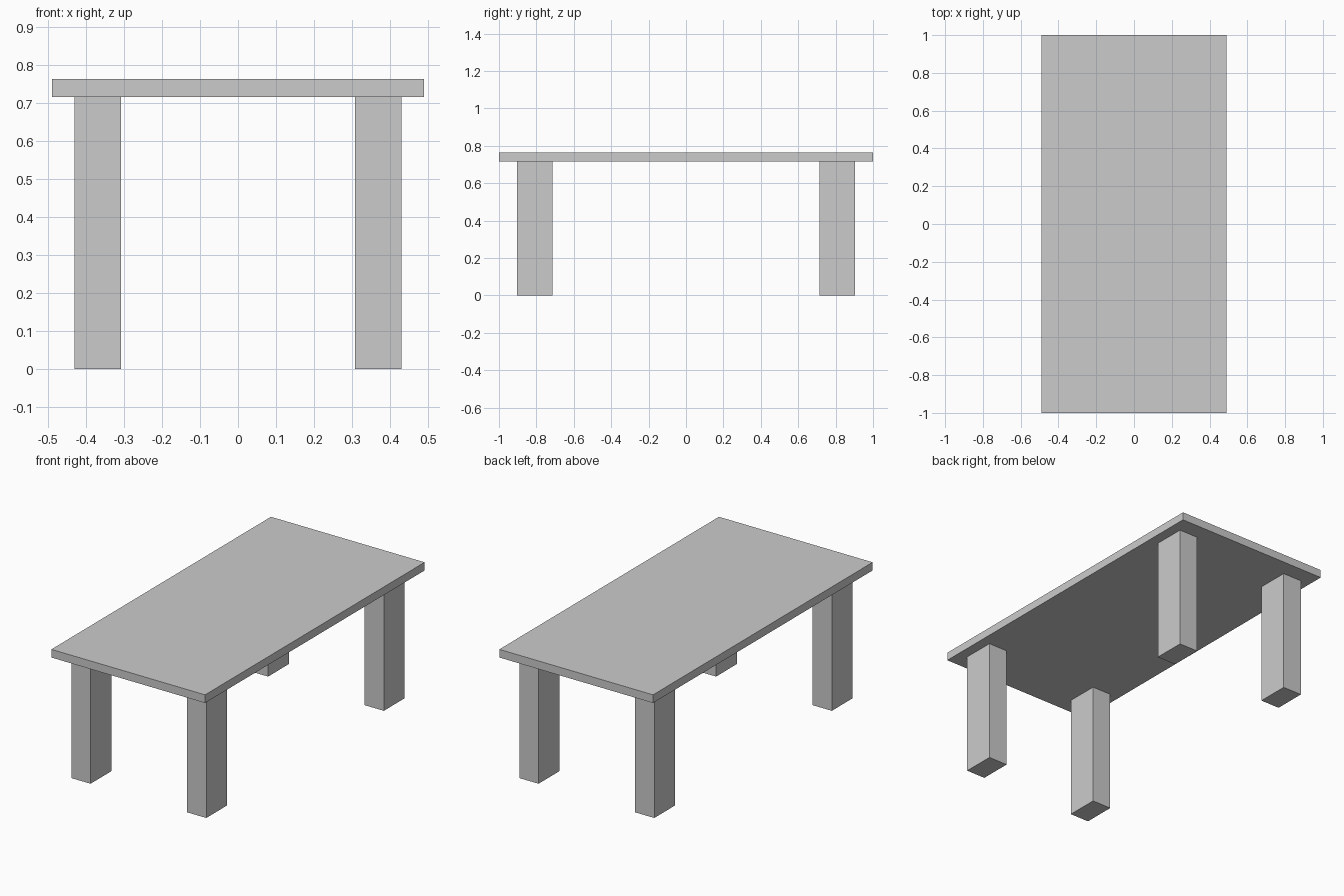
import bpy

if "Cube" in bpy.data.objects:
    bpy.data.objects.remove(bpy.data.objects["Cube"])


def box(name, x, y, z):
    """Box spanning the given (min, max) ranges."""
    spans = (x, y, z)
    bpy.ops.mesh.primitive_cube_add(size=1, location=[(a + b) / 2 for a, b in spans])
    obj = bpy.context.object
    obj.name = name
    obj.scale = [b - a for a, b in spans]
    bpy.ops.object.transform_apply(location=False, rotation=False, scale=True)
    return obj


TOP_Z, UNDER_Z = 0.763, 0.716

# Table top slab
box("table_top", (-0.49, 0.49), (-1.0, 1.0), (UNDER_Z, TOP_Z))

# Four rectangular legs, inset from the corners
for side, sx in (("left", -1), ("right", 1)):
    for end, sy in (("front", -1), ("back", 1)):
        x = sorted((sx * 0.308, sx * 0.43))
        y = sorted((sy * 0.714, sy * 0.903))
        box(f"{end}_{side}_leg", x, y, (0.0, UNDER_Z))
